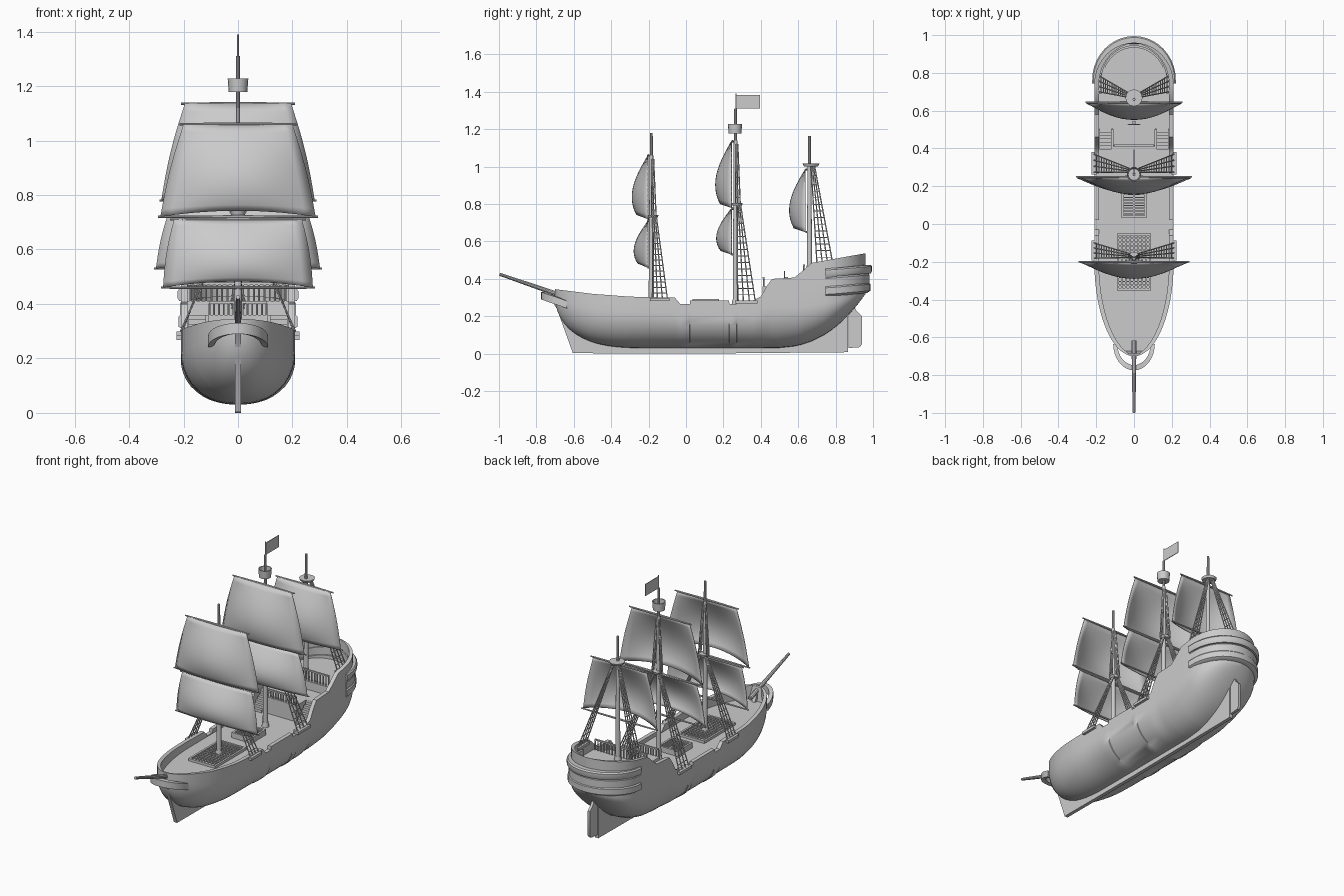
import bpy, bmesh, math
from mathutils import Vector, Matrix

cube = bpy.data.objects.get("Cube")
if cube:
    bpy.data.objects.remove(cube, do_unlink=True)

GREY = (0.6, 0.6, 0.6, 1)
mat = bpy.data.materials.new("pale grey")
mat.use_nodes = True
mat.diffuse_color = GREY
mat.node_tree.nodes["Principled BSDF"].inputs["Base Color"].default_value = GREY


def finish(name, bm, angle=35):
    bmesh.ops.recalc_face_normals(bm, faces=bm.faces)
    mesh = bpy.data.meshes.new(name)
    bm.to_mesh(mesh)
    bm.free()
    mesh.materials.append(mat)
    ob = bpy.data.objects.new(name, mesh)
    bpy.context.collection.objects.link(ob)
    bpy.ops.object.select_all(action='DESELECT')
    ob.select_set(True)
    bpy.context.view_layer.objects.active = ob
    bpy.ops.object.shade_smooth_by_angle(angle=math.radians(angle))
    return ob


def rod(bm, a, b, r, r2=None, n=8):
    a, b = Vector(a), Vector(b)
    d = b - a
    m = Matrix.Translation((a + b) / 2) @ d.to_track_quat('Z', 'Y').to_matrix().to_4x4()
    bmesh.ops.create_cone(bm, cap_ends=True, segments=n, radius1=r,
                          radius2=r if r2 is None else r2, depth=d.length, matrix=m)


def box(bm, x0, x1, y0, y1, z0, z1):
    m = Matrix.Translation(((x0 + x1) / 2, (y0 + y1) / 2, (z0 + z1) / 2))
    m = m @ Matrix.Diagonal((x1 - x0, y1 - y0, z1 - z0, 1))
    bmesh.ops.create_cube(bm, size=1, matrix=m)


def loft(bm, rings):
    vs = [[bm.verts.new(p) for p in ring] for ring in rings]
    n = len(vs[0])
    for a, b in zip(vs, vs[1:]):
        for i in range(n):
            j = (i + 1) % n
            bm.faces.new((a[i], a[j], b[j], b[i]))
    bm.faces.new(vs[0])
    bm.faces.new(vs[-1])


def plate(name, outline, half):
    bm = bmesh.new()
    loft(bm, [[(x, y, z) for y, z in outline] for x in (-half, half)])
    finish(name, bm)


def interp(table, y):
    for (a, p), (b, q) in zip(table, table[1:]):
        if y <= b:
            return p + (q - p) * max(0, (y - a) / (b - a))
    return table[-1][1]


# Hull: one closed loft with bulwarks and stepped decks
SHEER = [(-.70, .345), (-.5, .32), (-.3, .305), (-.06, .30), (-.03, .265), (.02, .265),
         (.022, .285), (.23, .285), (.232, .265), (.27, .265), (.272, .285), (.36, .285),
         (.40, .305), (.43, .36), (.46, .40), (.58, .407), (.62, .44), (.67, .485), (.96, .537)]
DECK = [(.50, .26), (.502, .36), (.62, .36), (.622, .41)]


def section(y):
    bow, stern = max(0, (-.2 - y) / .5), max(0, (y - .74) / .22)
    half = max(.008, .21 * math.sqrt(max(0, 1 - max(bow, stern) ** 2)))
    rise = max(0, (y - .45) / .51)
    low = .03 + .27 * (1 - math.sqrt(max(0, 1 - bow ** 3))) + .29 * rise ** 2.5
    top = interp(SHEER, y)
    shoulder = low + .7 * (min(top, .34) - low)
    inner = half - .024
    deck = min(interp(DECK, y), top - .004)
    if inner < .03:
        inner, deck = half * .6, top - .001
    pts = []
    for i in range(11):
        a = i / 10 * math.pi / 2
        pts.append((half * math.sin(a) ** .9, y, low + (shoulder - low) * (1 - math.cos(a))))
    pts += [(half, y, (shoulder + top) / 2), (half, y, top), (inner, y, top),
            (inner, y, deck), (0, y, deck)]
    return pts + [(-x, y, z) for x, y, z in pts[-2:0:-1]]


ys = {p[0] for p in SHEER + DECK}
ys |= {-.2 - .5 * math.sin(i / 14 * math.pi / 2) for i in range(15)}
ys |= {.74 + .22 * math.sin(i / 10 * math.pi / 2) for i in range(11)}
bm = bmesh.new()
loft(bm, [section(y) for y in sorted(ys)])
bmesh.ops.remove_doubles(bm, verts=bm.verts, dist=.0003)
finish("hull", bm)

# Keel with stem, and rudder
plate("keel", [(-.73, .30), (-.69, .24), (-.605, .003), (0, 0), (.865, .008), (.865, .2),
               (.83, .2), (.74, .11), (.6, .06), (-.4, .06), (-.6, .15), (-.67, .30)], .011)
plate("rudder", [(.868, .03), (.93, .035), (.94, .05), (.94, .2), (.91, .23), (.89, .28), (.868, .2)], .008)

# Stern gallery: bands wrapped round the stern
for name, z0, z1, half, length, flare in (("gallery_top", .41, .455, .222, .235, .97),
                                          ("gallery_middle", .355, .41, .213, .222, 1),
                                          ("gallery_bottom", .305, .36, .219, .226, .92)):
    bm = bmesh.new()
    rings = []
    for i in range(21):
        a = math.pi * i / 20
        c, s = math.cos(a), math.sin(a)
        lift = .02 * s
        rings.append([(half * k * c, .76 + length * k * s - (.015 if s < .01 else 0), z + lift)
                      for k, z in ((flare, z0), (1, z0 + .012), (1, z1 - .008), (.97, z1), (.78, z1), (.78, z0))])
    loft(bm, rings)
    finish(name, bm)

# Beak rail and bowsprit
bm = bmesh.new()
rings = []
for i in range(17):
    a = math.pi * i / 16
    c, s = math.cos(a), math.sin(a)
    rings.append([(.11 * k * c, -.635 - .14 * k * s, .262 + .048 * s + h)
                  for k, h in ((1, -.02), (1, .02), (.8, .02), (.8, -.02))])
loft(bm, rings)
finish("beak_rail", bm)
bm = bmesh.new()
rod(bm, (0, -.62, .295), (0, -.997, .425), .014, .008, 10)
finish("bowsprit", bm)

# Cargo hatches
for name, half, y0, y1, z, nx, ny in (("fore_grating", .085, -.345, -.055, .272, 8, 14),
                                      ("waist_hatch", .062, .04, .17, .29, 2, 9)):
    bm = bmesh.new()
    for s in (-1, 1):
        box(bm, s * half - .006, s * half + .006, y0, y1, .255, z + .003)
    for y in (y0, y1):
        box(bm, -half - .006, half + .006, y - .006, y + .006, .255, z + .003)
    for i in range(1, nx):
        x = -half + 2 * half * i / nx
        box(bm, x - .004, x + .004, y0, y1, z - .01, z)
    for i in range(1, ny):
        y = y0 + (y1 - y0) * i / ny
        box(bm, -half, half, y - .003, y + .003, z - .01, z - .001)
    finish(name, bm)

# Cabin front, stairs and balustrades
bm = bmesh.new()
box(bm, -.11, .11, .41, .505, .25, .36)
finish("cabin_front", bm)
bm = bmesh.new()
for s in (-1, 1):
    for i in range(6):
        box(bm, s * .15 - .032, s * .15 + .032, .395 + .018 * i, .505, .26 + .0165 * i, .2765 + .0165 * i)
finish("stairs", bm)
bm = bmesh.new()
for half, y, z, h, n in ((.105, .415, .36, .042, 12), (.175, .63, .41, .06, 18)):
    box(bm, -half, half, y - .005, y + .005, z + h, z + h + .008)
    for i in range(n + 1):
        x = -half + 2 * half * i / n
        rod(bm, (x, y, z), (x, y, z + h), .004, n=6)
finish("balustrades", bm)

# Steering wheel
bm = bmesh.new()
box(bm, -.008, .008, .53, .545, .36, .41)
for i in range(8):
    a, b = math.pi * i / 4, math.pi * (i + 1) / 4
    p, q = [(.027 * math.cos(t), .526, .408 + .027 * math.sin(t)) for t in (a, b)]
    rod(bm, p, q, .003, n=6)
    rod(bm, (0, .526, .408), (p[0] * 1.3, .526, .408 + (p[2] - .408) * 1.3), .002, n=6)
finish("steering_wheel", bm)


def ladder(bm, top, base_x, base_ys, base_z, lines, rungs):
    # Shrouds on both sides, joined by ratlines
    for s in (-1, 1):
        heads = [Vector((s * top[0], top[1] + .006 * i, top[2])) for i in range(lines)]
        feet = [Vector((s * base_x, base_ys[0] + (base_ys[1] - base_ys[0]) * i / (lines - 1), base_z))
                for i in range(lines)]
        for h, f in zip(heads, feet):
            rod(bm, f, h, .0035, n=5)
        for i in range(1, rungs):
            t = i / rungs
            rod(bm, feet[0].lerp(heads[0], t), feet[-1].lerp(heads[-1], t), .0025, n=5)


def sail(name, y, z0, z1, w0, w1, depth):
    nu, nv = 14, 12
    bm = bmesh.new()
    rows = []
    for j in range(nv + 1):
        v = j / nv
        w = w1 + (w0 - w1) * v + .008 * math.sin(math.pi * v)
        row = []
        for i in range(nu + 1):
            u = 2 * i / nu - 1
            belly = depth * (1 - u * u) * math.sin(math.pi * v * .75)
            row.append(bm.verts.new((w * u, y - .008 - belly, z1 + (z0 - z1) * v + .022 * v ** 4 * (1 - u * u))))
        rows.append(row)
    for a, b in zip(rows, rows[1:]):
        for i in range(nu):
            bm.faces.new((a[i], a[i + 1], b[i + 1], b[i]))
    ob = finish(name, bm, 60)
    mod = ob.modifiers.new("thickness", 'SOLIDIFY')
    mod.thickness = .004


# Masts: position, deck, cap height, cap radius, lower top, tip, shroud feet, sails
MASTS = [("fore", -.185, .255, .735, .03, 1.06, 1.18, .212, (-.18, -.10), .295,
          [(.72, 1.06, .285, .20, .085), (.46, .71, .275, .235, .075)]),
         ("main", .265, .255, .80, .03, 1.14, 1.31, .212, (.275, .37), .28,
          [(.78, 1.135, .28, .195, .085), (.53, .775, .30, .24, .08)]),
         ("mizzen", .66, .40, 1.01, .045, 1.0, 1.165, .185, (.70, .785), .48,
          [(.65, .985, .25, .18, .085)])]
for name, y, deck, cap, cap_r, lower, tip, bx, feet, bz, sails in MASTS:
    bm = bmesh.new()
    rod(bm, (0, y, deck), (0, y, lower), .015, .010, 12)
    rod(bm, (0, y, lower - .03), (0, y, tip), .009, .007, 10)
    rod(bm, (0, y, deck), (0, y, deck + .035), .022, .017, 12)
    rod(bm, (0, y + .008, cap - .008), (0, y + .008, cap + .006), cap_r * .85, cap_r, 12)
    finish(name + "_mast", bm)

    bm = bmesh.new()
    ladder(bm, (.015, y + .008, cap), bx, feet, bz, 4, 15)
    if name != "mizzen":
        ladder(bm, (.008, y, lower - .02), .028, (y, y + .025), cap, 3, 9)
    finish(name + "_shrouds", bm)

    bm = bmesh.new()
    for s in (-1, 1):
        box(bm, s * bx - .014, s * bx + .014, feet[0] - .012, feet[1] + .012, bz - .012, bz + .004)
    finish(name + "_channels", bm)

    bm = bmesh.new()
    for i, (z0, z1, w0, w1, depth) in enumerate(sails):
        sail(name + ("_upper_sail", "_lower_sail")[i], y - .012, z0, z1, w0, w1, depth)
        for s in (-1, 1):
            rod(bm, (0, y - .016, z1), (s * (w1 + .015), y - .016, z1), .007, .004)
            rod(bm, (0, y - .016, z0), (s * (w0 + .008), y - .016, z0), .006, .004)
    finish(name + "_yards", bm)

# Lookout basket, flagpole and flag on the main mast
bm = bmesh.new()
rings = [[(r * math.cos(a), .262 + r * math.sin(a), z) for a in [math.pi * i / 8 for i in range(16)]]
         for r, z in ((.034, 1.178), (.038, 1.228), (.033, 1.228), (.031, 1.186))]
loft(bm, rings)
finish("lookout_basket", bm)
bm = bmesh.new()
rod(bm, (0, .268, 1.29), (0, .268, 1.39), .003)
finish("flagpole", bm)
plate("flag", [(.268, 1.31), (.395, 1.31), (.395, 1.382), (.268, 1.382)], .002)
